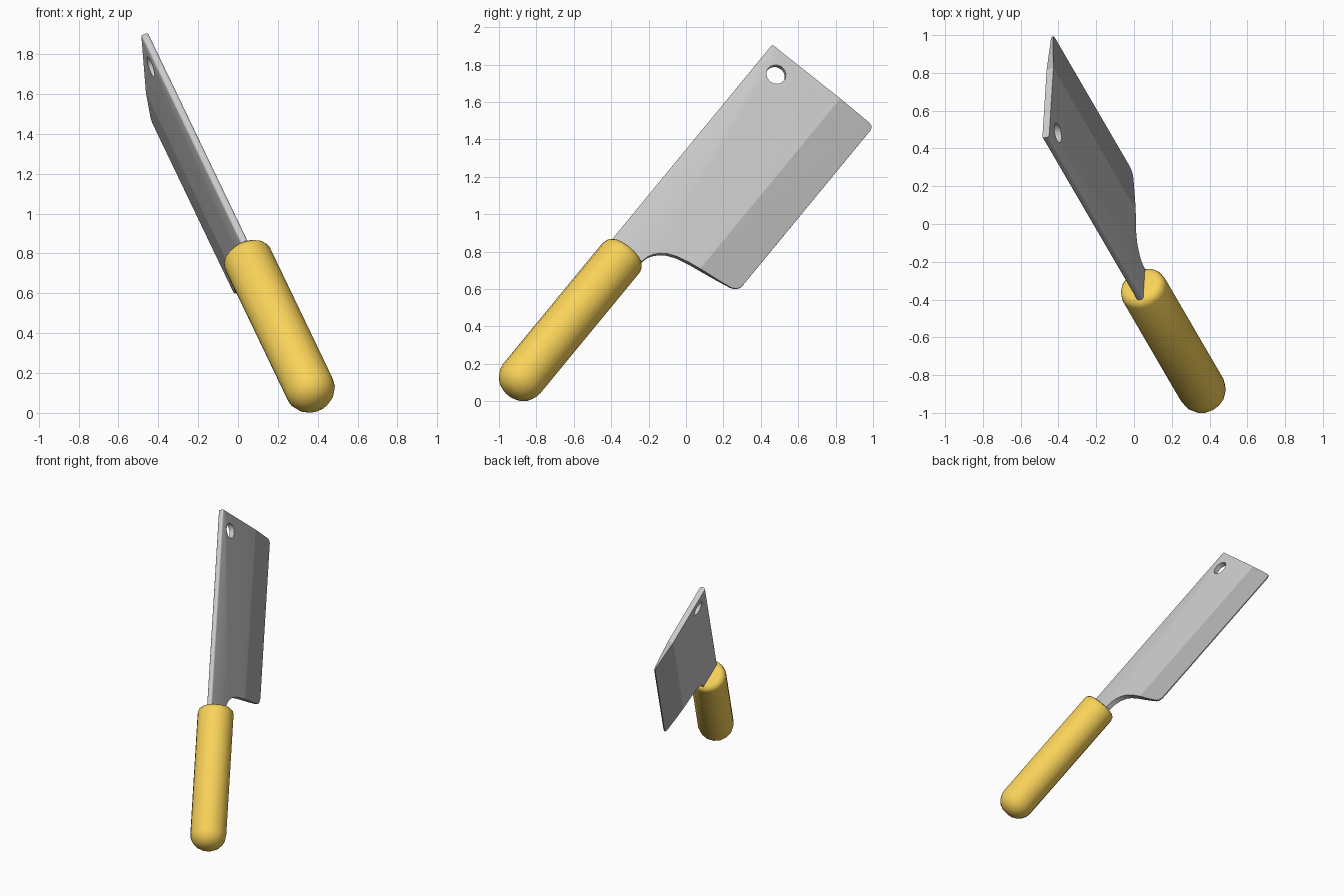
import bpy, bmesh, math
from mathutils import Matrix, Vector

if "Cube" in bpy.data.objects:
    bpy.data.objects.remove(bpy.data.objects["Cube"])

# Local frame: x along the knife, y across the blade (spine to edge), z through it
d = Vector((-0.347, 0.596, 0.724)).normalized()
w = Vector((0.05, 0.78, -0.62))
w = (w - d * w.dot(d)).normalized()
n = d.cross(w)
FRAME = Matrix((d, w, n)).transposed().to_4x4()
CZ = -0.217          # mid-plane of the knife
AXIS = -0.745        # handle axis across the blade
SPINE, GRIND, EDGE = -0.845, -0.38, -0.148
HALF, THIN = 0.019, 0.004


def material(name, color):
    m = bpy.data.materials.new(name)
    m.diffuse_color = (*color, 1)
    m.use_nodes = True
    m.node_tree.nodes["Principled BSDF"].inputs["Base Color"].default_value = m.diffuse_color
    return m


def make_object(name, bm, mats=()):
    bmesh.ops.recalc_face_normals(bm, faces=bm.faces)
    me = bpy.data.meshes.new(name)
    bm.to_mesh(me)
    bm.free()
    for m in mats:
        me.materials.append(m)
    ob = bpy.data.objects.new(name, me)
    bpy.context.collection.objects.link(ob)
    ob.matrix_world = FRAME
    return ob


def smooth(ob, angle):
    bpy.ops.object.select_all(action='DESELECT')
    ob.select_set(True)
    bpy.context.view_layer.objects.active = ob
    bpy.ops.object.shade_smooth_by_angle(angle=math.radians(angle))


# Blade outline: spine, square tip, rounded heel, curved neck
outline = [(0.2, SPINE), (1.812, SPINE), (1.812, -0.175), (1.803, -0.155), (1.785, EDGE),
           (0.645, EDGE), (0.618, -0.151), (0.598, -0.165), (0.585, -0.19), (0.570, -0.28),
           (0.557, -0.375), (0.545, -0.45), (0.528, -0.52), (0.508, -0.565), (0.482, -0.599),
           (0.455, -0.622), (0.425, -0.638), (0.363, -0.649), (0.2, -0.649)]
bm = bmesh.new()
base = bm.faces.new([bm.verts.new((x, y, CZ - HALF)) for x, y in outline])
ext = bmesh.ops.extrude_face_region(bm, geom=[base])
bmesh.ops.translate(bm, vec=(0, 0, 2 * HALF),
                    verts=[v for v in ext['geom'] if isinstance(v, bmesh.types.BMVert)])
# Rounded spine
spine = [e for e in bm.edges if all(abs(v.co.y - SPINE) < 1e-4 for v in e.verts)
         and abs(e.verts[0].co.x - e.verts[1].co.x) > 0.5]
bmesh.ops.bevel(bm, geom=spine, offset=0.012, segments=3, profile=0.5, affect='EDGES')
# Ground, darker cutting bevel
bmesh.ops.bisect_plane(bm, geom=bm.verts[:] + bm.edges[:] + bm.faces[:],
                       plane_co=(0, GRIND, 0), plane_no=(0, 1, 0))
for v in bm.verts:
    t = max(0, (v.co.y - GRIND) / (EDGE - GRIND))
    v.co.z = CZ + (v.co.z - CZ) * (1 - t * (1 - THIN / HALF))
for f in bm.faces:
    f.material_index = int(f.calc_center_median().y > GRIND)
blade = make_object("blade", bm, [material("steel", (0.6, 0.6, 0.6)),
                                  material("ground_steel", (0.45, 0.45, 0.45))])

# Hanging hole near the tip
bm = bmesh.new()
bmesh.ops.create_cone(bm, cap_ends=True, segments=24, radius1=0.053, radius2=0.053, depth=0.3,
                      matrix=Matrix.Translation((1.693, -0.727, CZ)))
cutter = make_object("hole_cutter", bm)
cutter.hide_render = True
cutter.hide_viewport = True
mod = blade.modifiers.new("hole", 'BOOLEAN')
mod.operation = 'DIFFERENCE'
mod.object = cutter
mod.solver = 'EXACT'
smooth(blade, 35)

# Handle: round bar with a softened front end and a domed butt
R, BUTT, FRONT, SIDES = 0.127, -0.672, 0.377, 16
profile = []
for i in range(6):
    a = math.radians(90 * i / 5)
    profile.append((BUTT + 0.113 * (1 - math.cos(a)), R - 0.113 * (1 - math.sin(a))))
for i in range(4):
    a = math.radians(90 * i / 3)
    profile.append((FRONT - 0.045 * (1 - math.sin(a)), R - 0.045 * (1 - math.cos(a))))
bm = bmesh.new()
rings = [[bm.verts.new((x, AXIS + r * math.cos(2 * math.pi * k / SIDES),
                        CZ + r * math.sin(2 * math.pi * k / SIDES))) for k in range(SIDES)]
         for x, r in profile]
for lo, hi in zip(rings, rings[1:]):
    for k in range(SIDES):
        j = (k + 1) % SIDES
        bm.faces.new((lo[k], lo[j], hi[j], hi[k]))
bm.faces.new(rings[0])
bm.faces.new(rings[-1])
handle = make_object("handle", bm, [material("orange_grip", (0.95, 0.65, 0.1))])
smooth(handle, 45)
